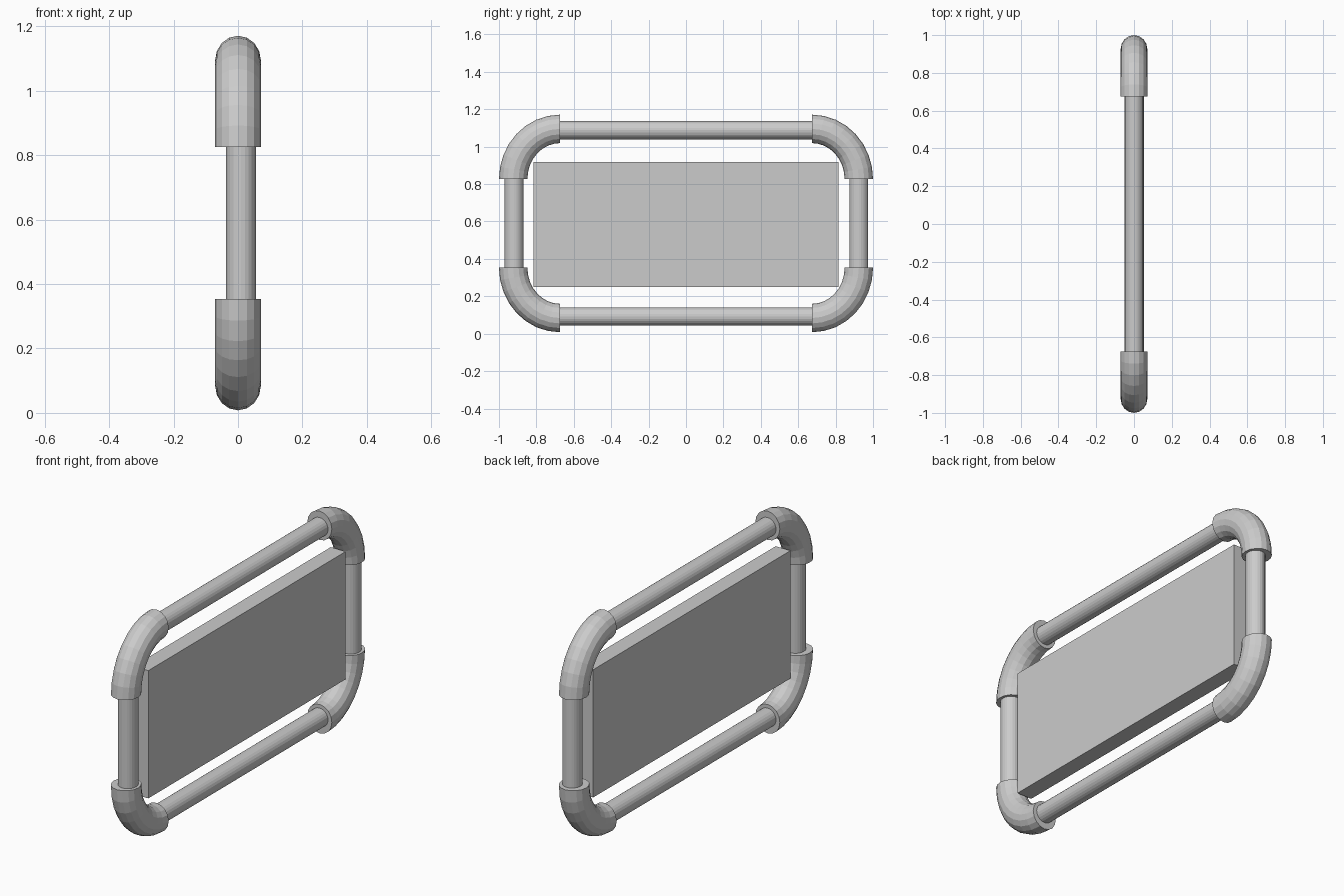
import bpy
import bmesh
from math import sin, cos, pi
from mathutils import Vector

cube = bpy.data.objects.get("Cube")
if cube:
    bpy.data.objects.remove(cube, do_unlink=True)

grey = bpy.data.materials.new("light grey")
grey.use_nodes = True
colour = (0.6, 0.6, 0.6, 1)
grey.diffuse_color = colour
grey.node_tree.nodes["Principled BSDF"].inputs["Base Color"].default_value = colour


def add_object(name, bm):
    bmesh.ops.recalc_face_normals(bm, faces=bm.faces)
    mesh = bpy.data.meshes.new(name)
    bm.to_mesh(mesh)
    bm.free()
    mesh.materials.append(grey)
    obj = bpy.data.objects.new(name, mesh)
    bpy.context.collection.objects.link(obj)
    return obj


def sweep(name, centres, normals, rx, rn, sides):
    """Capped tube in the YZ plane: one ellipse ring per centre."""
    bm = bmesh.new()
    rings = []
    for c, n in zip(centres, normals):
        ring = []
        for i in range(sides):
            a = 2 * pi * i / sides
            ring.append(bm.verts.new(c + n * rn * cos(a) + Vector((rx * sin(a), 0, 0))))
        rings.append(ring)
    for a, b in zip(rings, rings[1:]):
        for i in range(sides):
            j = (i + 1) % sides
            bm.faces.new((a[i], a[j], b[j], b[i]))
    bm.faces.new(rings[0])
    bm.faces.new(rings[-1])
    return add_object(name, bm)


# Corner elbows: a quarter bend with capped ends
BEND_Y, BEND_Z = 0.25, 0.269
STEPS = 8
for end, sy in (("front", -1), ("back", 1)):
    for level, sz, z0 in (("lower", -1, 0.353), ("upper", 1, 0.826)):
        centres, normals = [], []
        for k in range(STEPS + 1):
            t = pi / 2 * k / STEPS
            centres.append(Vector((0, sy * (0.674 + BEND_Y * cos(t)), z0 + sz * BEND_Z * sin(t))))
            normals.append(Vector((0, sy * BEND_Z * cos(t), sz * BEND_Y * sin(t))).normalized())
        sweep(f"{level}_{end}_elbow", centres, normals, 0.071, 0.076, 16)

# Long rails along the top and bottom
R = 0.049
up = Vector((0, 0, 1))
for name, z in (("lower_rail", 0.092), ("upper_rail", 1.088)):
    sweep(name, [Vector((0, y, z)) for y in (-0.72, 0.72)], [up, up], R, R, 24)

# Short posts at each end
side = Vector((0, 1, 0))
for name, y in (("front_post", -0.92), ("back_post", 0.924)):
    sweep(name, [Vector((0.009, y, z)) for z in (0.3, 0.88)], [side, side], 0.047, 0.05, 24)

# Flat panel floating inside the frame
bm = bmesh.new()
bmesh.ops.create_cube(bm, size=1)
bmesh.ops.scale(bm, vec=(0.086, 1.63, 0.668), verts=bm.verts)
bmesh.ops.translate(bm, vec=(0.009, 0, 0.585), verts=bm.verts)
add_object("panel", bm)
